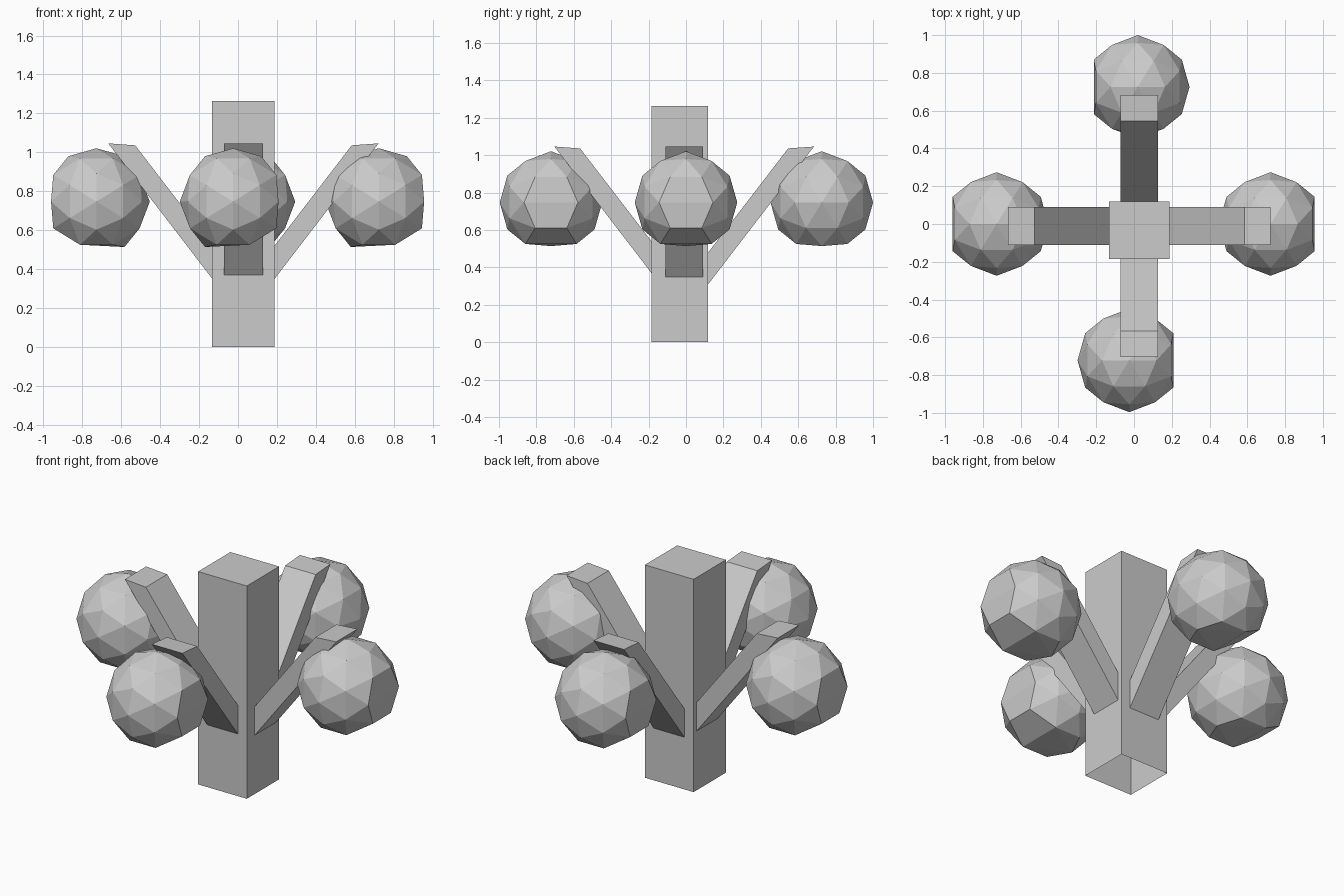
import bpy, bmesh, math
from mathutils import Matrix, Vector

if "Cube" in bpy.data.objects:
    bpy.data.objects.remove(bpy.data.objects["Cube"])

CX, CY = 0.027, -0.033     # trunk centre
BX, BY = 0.028, -0.01      # branch centre


def add_object(name, bm):
    bmesh.ops.recalc_face_normals(bm, faces=bm.faces)
    mesh = bpy.data.meshes.new(name)
    bm.to_mesh(mesh)
    bm.free()
    obj = bpy.data.objects.new(name, mesh)
    bpy.context.collection.objects.link(obj)
    return obj


# trunk: square post, open underneath
bm = bmesh.new()
bmesh.ops.create_cube(bm, size=1.0, matrix=Matrix.Translation((CX, CY, 0.6315))
                      @ Matrix.Diagonal((0.32, 0.303, 1.263, 1)))
bm.normal_update()
bmesh.ops.delete(bm, geom=[f for f in bm.faces if f.normal.z < -0.9],
                 context='FACES')
add_object("trunk", bm)


# branch: slanted profile extruded sideways, turned about the trunk
def branch(name, angle):
    profile = [(0.125, 0.305), (0.694, 1.046), (0.556, 1.036), (0.125, 0.475)]
    bm = bmesh.new()
    face = bm.faces.new([bm.verts.new((r, -0.1, z)) for r, z in profile])
    ext = bmesh.ops.extrude_face_region(bm, geom=[face], use_keep_orig=True)
    moved = [g for g in ext["geom"] if isinstance(g, bmesh.types.BMVert)]
    bmesh.ops.translate(bm, verts=moved, vec=(0, 0.2, 0))
    bm.transform(Matrix.Translation((BX, BY, 0)) @ Matrix.Rotation(angle, 4, 'Z'))
    add_object(name, bm)


# foliage: faceted ball flattened underneath and on one side
def foliage(name, x, y, turn):
    ball = bmesh.new()
    bmesh.ops.create_icosphere(ball, subdivisions=2, radius=1.0)
    ball.transform(Matrix.Rotation(-math.radians(31.7175), 4, 'Y'))
    cut = [Vector((0, 0, -1)), Vector((-1, 0, 0)), Vector((-0.526, 0, -0.851))]
    bm = bmesh.new()
    for v in ball.verts:
        if all((v.co - c).length > 0.05 for c in cut):
            bm.verts.new(v.co)
    ball.free()
    bmesh.ops.convex_hull(bm, input=bm.verts)
    bm.transform(Matrix.Translation((x, y, 0.747)) @ Matrix.Rotation(turn, 4, 'Z')
                 @ Matrix.Scale(0.274, 4))
    add_object(name, bm)


for i, side in enumerate(("right", "back", "left", "front")):
    branch(side + "_branch", i * math.pi / 2)

foliage("left_foliage", -0.727, 0, 0)
foliage("back_foliage", 0.02, 0.726, 0)
foliage("right_foliage", 0.723, 0, math.pi)
foliage("front_foliage", -0.025, -0.722, math.pi)
